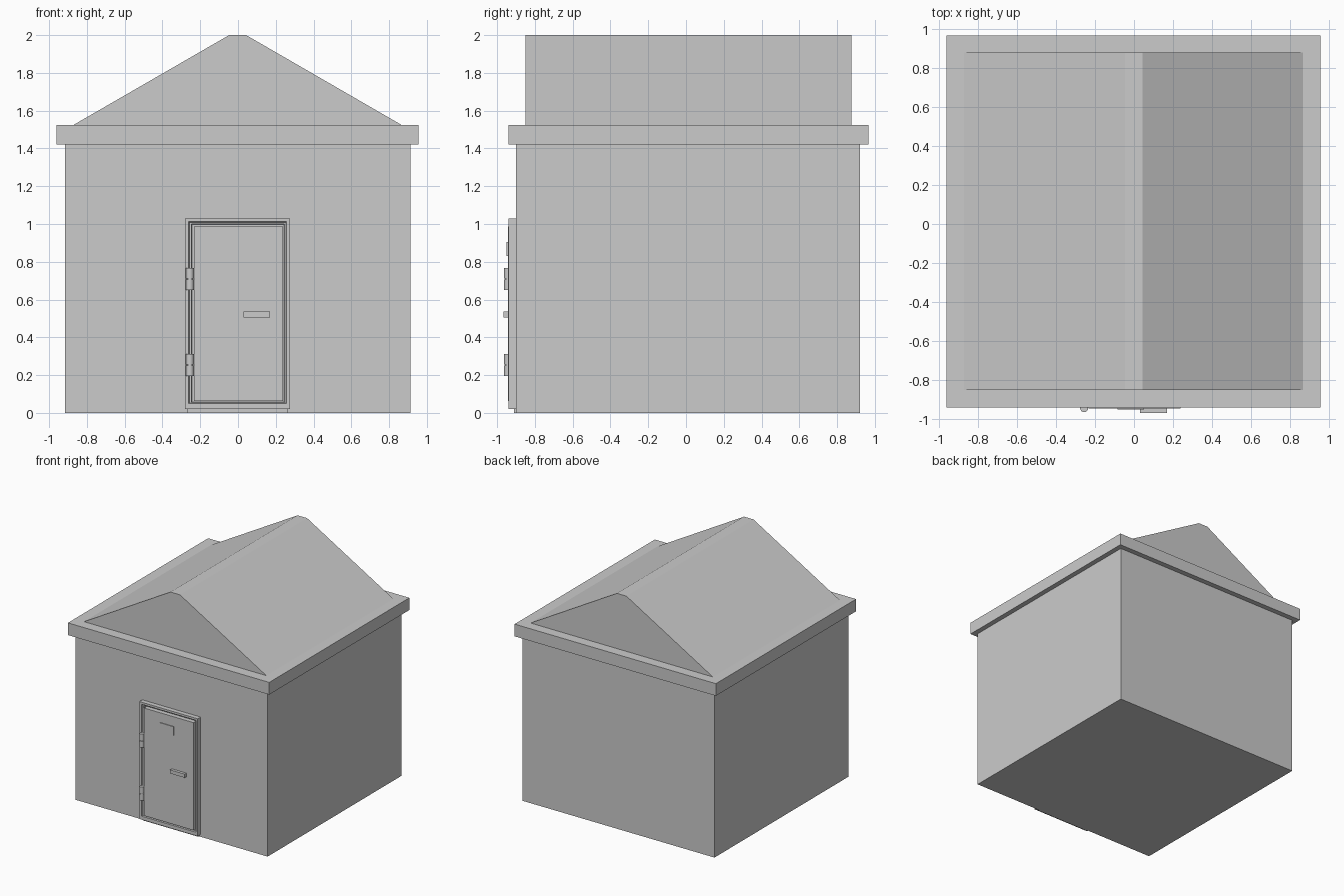
import bpy, bmesh

if "Cube" in bpy.data.objects:
    bpy.data.objects.remove(bpy.data.objects["Cube"])


def finish(name, bm):
    bmesh.ops.recalc_face_normals(bm, faces=bm.faces)
    mesh = bpy.data.meshes.new(name)
    bm.to_mesh(mesh)
    bm.free()
    obj = bpy.data.objects.new(name, mesh)
    bpy.context.collection.objects.link(obj)
    return obj


def box(name, x, y, z):
    bm = bmesh.new()
    bmesh.ops.create_cube(bm, size=1)
    for v in bm.verts:
        v.co = [(r[0] + r[1]) / 2 + c * (r[1] - r[0]) for c, r in zip(v.co, (x, y, z))]
    return finish(name, bm)


def extrude_y(name, profile, y0, y1):
    """Extrude an x/z profile from y0 to y1."""
    bm = bmesh.new()
    face = bm.faces.new([bm.verts.new((x, y0, z)) for x, z in profile])
    ext = bmesh.ops.extrude_face_region(bm, geom=[face])
    verts = [g for g in ext["geom"] if isinstance(g, bmesh.types.BMVert)]
    bmesh.ops.translate(bm, verts=verts, vec=(0, y1 - y0, 0))
    return finish(name, bm)


def stepped_rings(name, loops):
    """Bridge rectangles (x0, x1, z0, z1, y) one after another."""
    bm = bmesh.new()
    rows = [[bm.verts.new((x, y, z)) for x, z in ((a, c), (b, c), (b, d), (a, d))]
            for a, b, c, d, y in loops]
    for p, q in zip(rows, rows[1:]):
        for i in range(4):
            j = (i + 1) % 4
            bm.faces.new((p[i], p[j], q[j], q[i]))
    return finish(name, bm)


# Building mass
box("walls", (-0.915, 0.912), (-0.90, 0.92), (0, 1.42))
box("eaves_slab", (-0.96, 0.955), (-0.94, 0.965), (1.42, 1.525))
extrude_y("gable_roof", [(-0.87, 1.525), (0.865, 1.525), (0.043, 2.0), (-0.047, 2.0)],
          -0.85, 0.877)

# Door surround with a stepped rebate
stepped_rings("door_frame", [
    (-0.28, 0.275, 0.02, 1.03, -0.895),
    (-0.28, 0.275, 0.02, 1.03, -0.94),
    (-0.262, 0.257, 0.05, 1.012, -0.94),
    (-0.258, 0.253, 0.052, 1.008, -0.925),
    (-0.247, 0.245, 0.056, 1.0, -0.925),
    (-0.243, 0.242, 0.058, 0.996, -0.895),
])
box("threshold", (-0.267, 0.262), (-0.91, -0.89), (0.0, 0.025))

# Door leaf, viewing slot and handle
box("door_leaf", (-0.234, 0.237), (-0.943, -0.89), (0.062, 0.988))
box("viewing_slot", (-0.085, 0.052), (-0.949, -0.94), (0.83, 0.905))
box("door_handle", (0.03, 0.17), (-0.967, -0.94), (0.505, 0.536))

# Two barrel hinges, each split into two knuckles
for base in (0.195, 0.65):
    for lo, hi in ((0, 0.055), (0.061, 0.117)):
        bpy.ops.mesh.primitive_cylinder_add(
            vertices=16, radius=0.021, depth=hi - lo,
            location=(-0.255, -0.942, base + (lo + hi) / 2))
        knuckle = bpy.context.object
        knuckle.name = "hinge_knuckle"
        bpy.ops.object.shade_smooth_by_angle()
    bpy.ops.mesh.primitive_cylinder_add(vertices=12, radius=0.014, depth=0.1,
                                        location=(-0.255, -0.942, base + 0.058))
    bpy.context.object.name = "hinge_pin"
